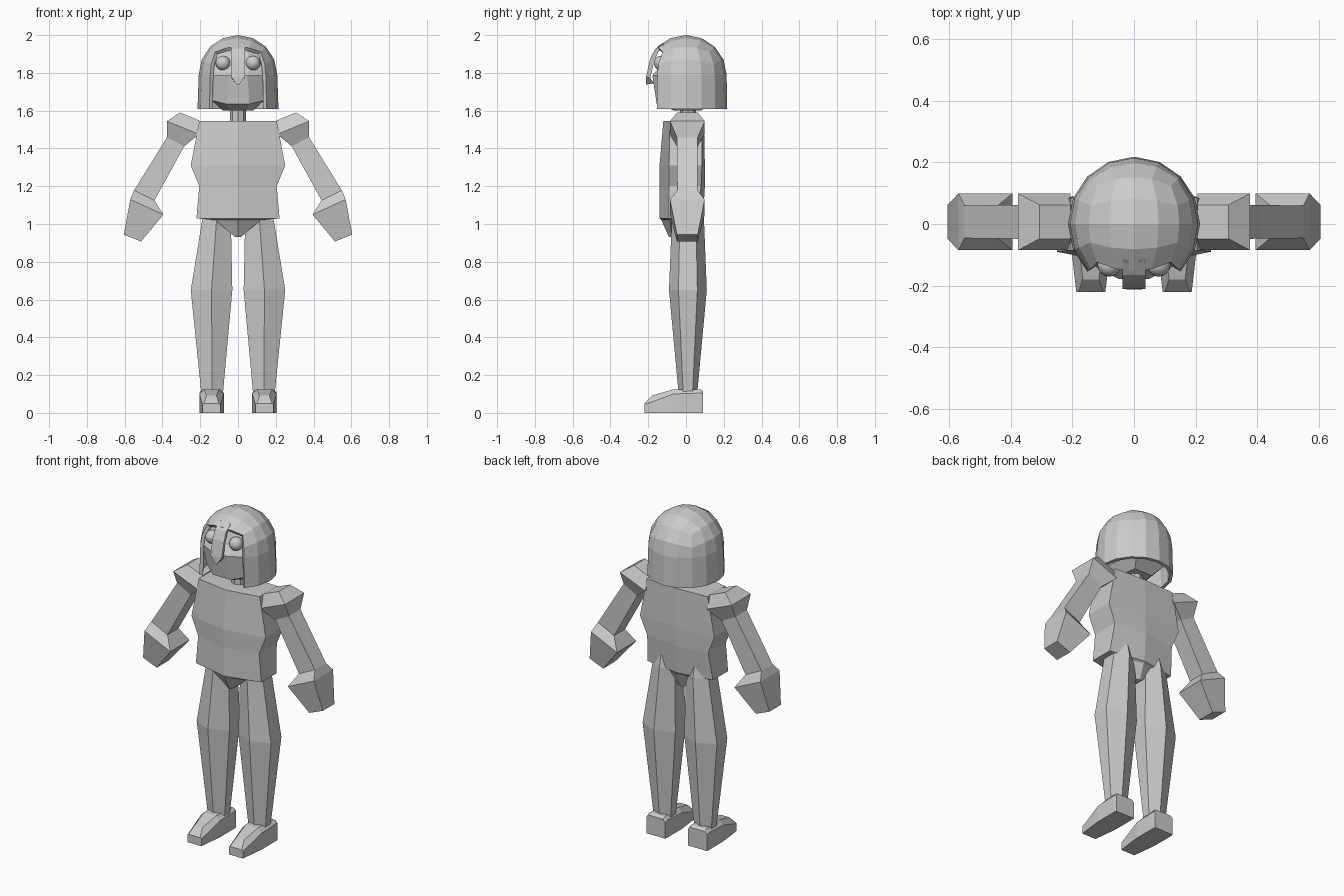
import bpy, bmesh, math
from mathutils import Vector

if "Cube" in bpy.data.objects:
    bpy.data.objects.remove(bpy.data.objects["Cube"])

grey = bpy.data.materials.new("plain_grey")
grey.diffuse_color = (0.6, 0.6, 0.6, 1)
grey.use_nodes = True
grey.node_tree.nodes["Principled BSDF"].inputs["Base Color"].default_value = grey.diffuse_color


def finish(name, bm):
    bmesh.ops.recalc_face_normals(bm, faces=bm.faces)
    me = bpy.data.meshes.new(name)
    bm.to_mesh(me)
    bm.free()
    me.materials.append(grey)
    ob = bpy.data.objects.new(name, me)
    bpy.context.collection.objects.link(ob)
    return ob


def loft(name, rings):
    """Skin a chain of equal-length point rings and cap both ends."""
    bm = bmesh.new()
    vs = [[bm.verts.new(p) for p in r] for r in rings]
    n = len(rings[0])
    for a, b in zip(vs, vs[1:]):
        for i in range(n):
            j = (i + 1) % n
            bm.faces.new((a[i], a[j], b[j], b[i]))
    bm.faces.new(vs[0])
    bm.faces.new(vs[-1])
    return finish(name, bm)


# Torso: six-sided rings (z, half width, front side y, front middle y, back side y, back middle y)
torso = [(1.545, .205, -.085, -.12, .085, .095), (1.31, .25, -.09, -.14, .085, .1),
         (1.2, .205, -.09, -.14, .08, .1), (1.03, .22, -.09, -.14, .055, .09),
         (1.02, .12, -.085, -.13, .05, .085), (.93, .015, -.075, -.09, .04, .05)]
loft("torso", [[(w, fs, z), (0, fm, z), (-w, fs, z), (-w, bs, z), (0, bk, z), (w, bs, z)]
               for z, w, fs, fm, bs, bk in torso])

# Arm rings: outer x, z, inner x, z, half depth (shoulder pad, arm, flared hand)
arm = [(.307, 1.59, .206, 1.549, .055), (.376, 1.544, .206, 1.475, .092),
       (.376, 1.459, .285, 1.411, .055), (.55, 1.178, .442, 1.125, .053),
       (.57, 1.13, .395, 1.05, .092), (.605, .944, .513, .907, .055)]
# Leg rings: z, centre x, half width, half depth
leg = [(1.1, .113, .055, .07), (1.03, .113, .075, .085), (.65, .14, .11, .1), (.11, .137, .058, .05)]
# Foot sections: y, half width, side height, top half width, top height
foot = [(-.22, .047, .045, .04, .05), (-.18, .052, .058, .026, .092),
        (-.065, .065, .1, .04, .125), (.075, .065, .105, .05, .125), (.09, .063, .1, .05, .115)]

for side, s in (("left", 1), ("right", -1)):
    loft(side + "_arm", [[(s * ox, .007 - d, oz), (s * ox, .007 + d, oz),
                          (s * ix, .007 + d, iz), (s * ix, .007 - d, iz)]
                         for ox, oz, ix, iz, d in arm])
    loft(side + "_leg", [[(s * cx + a * w, .01 + b * d, z) for a, b in
                          ((0, 1), (1, .5), (1, -.5), (0, -1), (-1, -.5), (-1, .5))]
                         for z, cx, w, d in leg])
    loft(side + "_foot", [[(s * .14 + x, y, z) for x, z in
                           ((-w, 0), (w, 0), (w, h), (t, top), (-t, top), (-w, h))]
                          for y, w, h, t, top in foot])
    # Eye
    bm = bmesh.new()
    bmesh.ops.create_uvsphere(bm, u_segments=16, v_segments=10, radius=.039)
    bmesh.ops.translate(bm, verts=bm.verts, vec=(s * .08, -.132, 1.852))
    for f in bm.faces:
        f.smooth = True
    finish(side + "_eye", bm)

# Neck
loft("neck", [[(.042 * math.cos(i * math.pi / 4), .01 + .042 * math.sin(i * math.pi / 4), z)
               for i in range(8)] for z in (1.52, 1.64)])

# Head with cheeks and jaw: z, half width, side y, front half width, front y, back y
head = [(1.94, .09, -.06, .05, -.095, .12), (1.83, .145, -.105, .06, -.14, .16),
        (1.785, .15, -.125, .05, -.178, .17), (1.655, .14, -.1, .06, -.155, .15),
        (1.6, .08, -.04, .04, -.06, .08)]
loft("head", [[(-w, sy, z), (-fw, fy, z - (.02 if z == 1.655 else 0)),
               (fw, fy, z - (.02 if z == 1.655 else 0)), (w, sy, z),
               (w * .75, by, z), (-w * .75, by, z)]
              for z, w, sy, fw, fy, by in head])

# Hair shell: rounded cube with the front side open, sides dropped straight down
bm = bmesh.new()
bmesh.ops.create_cube(bm, size=2)
bmesh.ops.subdivide_edges(bm, edges=bm.edges[:], cuts=3, use_grid_fill=True)
gone = [f for f in bm.faces if f.calc_center_median().z < -.01 or f.calc_center_median().y < -.99]
bmesh.ops.delete(bm, geom=gone, context='FACES')
for v in bm.verts:
    p = Vector([math.tan(c * math.pi / 4) for c in v.co]).normalized()
    v.co = (p.x * .208, p.y * .215, 1.79 + p.z * .21)
rim = [e for e in bm.edges if e.is_boundary and all(abs(v.co.z - 1.79) < .001 for v in e.verts)]
new = bmesh.ops.extrude_edge_only(bm, edges=rim)["geom"]
for v in new:
    if isinstance(v, bmesh.types.BMVert):
        v.co = (v.co.x * 1.03, v.co.y * 1.015, 1.61)
hair = finish("hair_shell", bm)
# make sure the faces point outwards before thickening inwards
top = max(hair.data.polygons, key=lambda p: p.center.z)
if top.normal.z < 0:
    hair.data.flip_normals()
mod = hair.modifiers.new("thickness", 'SOLIDIFY')
mod.thickness = .02
mod.offset = -1

# Nose strip: curved band from the hair down in front of the face, pointed tip
strip = [(-.12, 1.957, .036), (-.165, 1.926, .037), (-.19, 1.873, .038), (-.211, 1.78, .037)]
rings = [[(-w, y, z), (w, y, z), (w * .9, y + .022, z - .008), (-w * .9, y + .022, z - .008)]
         for y, z, w in strip]
rings.append([(-.006, -.213, 1.738), (.006, -.213, 1.738), (.006, -.17, 1.745), (-.006, -.17, 1.745)])
loft("nose_strip", rings)
